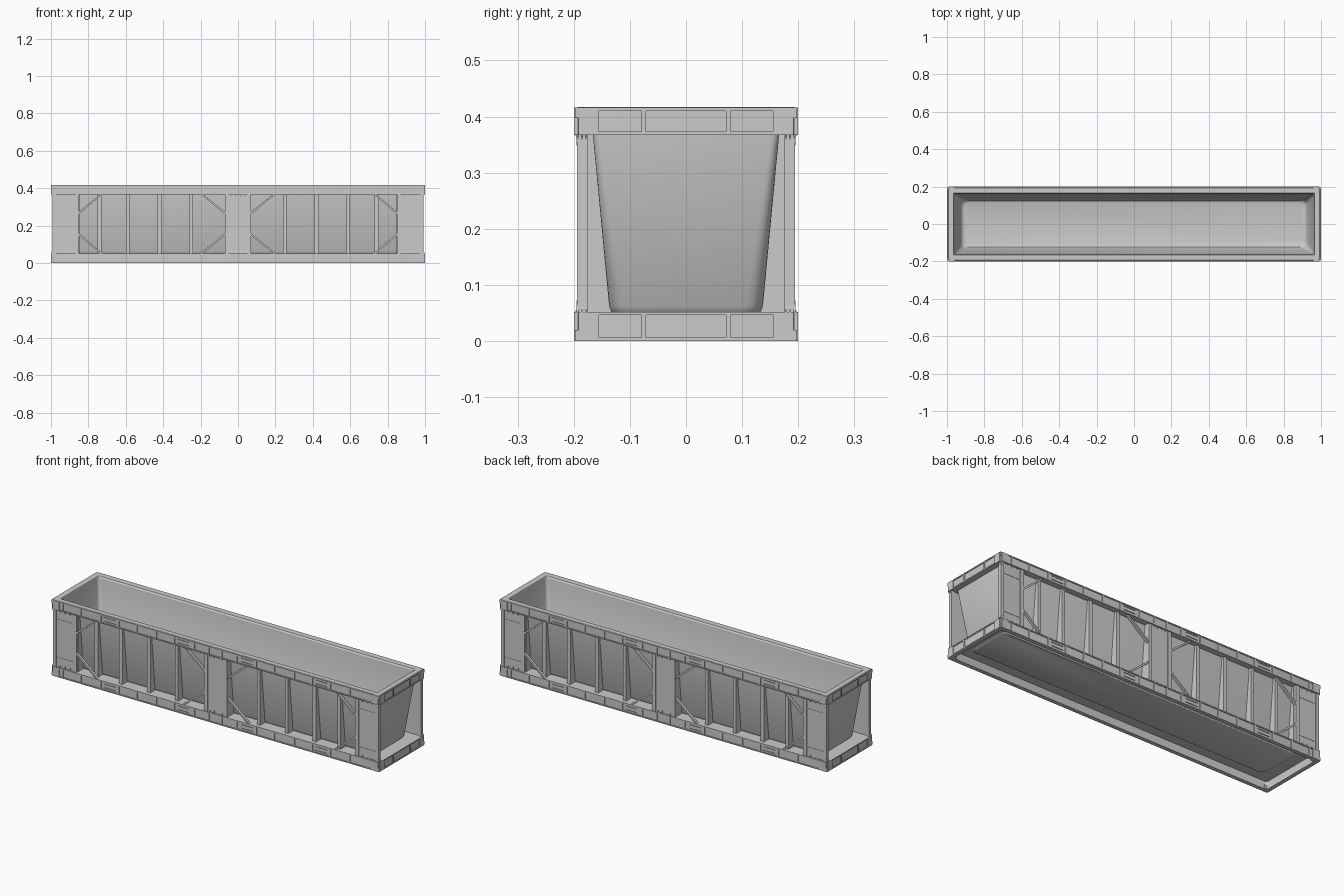
import bpy, bmesh, math
from mathutils import Vector

if "Cube" in bpy.data.objects:
    bpy.data.objects.remove(bpy.data.objects["Cube"])


def finish(name, bm, smooth=False):
    bmesh.ops.recalc_face_normals(bm, faces=bm.faces[:])
    me = bpy.data.meshes.new(name)
    bm.to_mesh(me)
    bm.free()
    ob = bpy.data.objects.new(name, me)
    bpy.context.collection.objects.link(ob)
    if smooth:
        bpy.context.view_layer.objects.active = ob
        ob.select_set(True)
        bpy.ops.object.shade_smooth_by_angle(angle=math.radians(35))
        ob.select_set(False)
    return ob


def rounded(bm, hx, hy, r, z, n=5):
    """Ring of vertices around a rounded rectangle."""
    out = []
    for q, (sx, sy) in enumerate([(1, 1), (-1, 1), (-1, -1), (1, -1)]):
        for i in range(n + 1):
            a = math.pi / 2 * (q + i / n)
            out.append(bm.verts.new((sx * (hx - r) + r * math.cos(a),
                                     sy * (hy - r) + r * math.sin(a), z)))
    return out


def loft(name, sections, cyclic=False):
    bm = bmesh.new()
    rings = [rounded(bm, *s) for s in sections]
    pairs = list(zip(rings, rings[1:]))
    if cyclic:
        pairs.append((rings[-1], rings[0]))
    else:
        bm.faces.new(rings[0])
        bm.faces.new(rings[-1])
    for a, b in pairs:
        for i in range(len(a)):
            j = (i + 1) % len(a)
            bm.faces.new((a[i], a[j], b[j], b[i]))
    return finish(name, bm, True)


def prism(bm, pts, vec):
    """Extrude a polygon along vec, mirrored over both x and y."""
    for sx in (1, -1):
        for sy in (1, -1):
            S = Vector((sx, sy, 1))
            a = [bm.verts.new(Vector(p) * S) for p in pts]
            b = [bm.verts.new((Vector(p) + Vector(vec)) * S) for p in pts]
            bm.faces.new(a)
            bm.faces.new(b)
            for i in range(len(a)):
                j = (i + 1) % len(a)
                bm.faces.new((a[i], a[j], b[j], b[i]))


def box(bm, x0, x1, y0, y1, z0, z1):
    prism(bm, [(x0, y0, z0), (x1, y0, z0), (x1, y1, z0), (x0, y1, z0)], (0, 0, z1 - z0))


# Tapered tub: outside wall up, inside wall down to the floor
loft("tub", [(.905, .118, .03, .036), (.922, .131, .03, .047), (.932, .137, .03, .062),
             (.97, .168, .012, .39), (.97, .168, .012, .41),
             (.963, .161, .012, .41), (.926, .130, .03, .075),
             (.918, .124, .03, .063), (.905, .114, .03, .058)])

# Top rim and base frame
loft("top_rim", [(.996, .196, .012, .368), (.996, .196, .012, .414), (.993, .193, .012, .417),
                 (.966, .166, .006, .417), (.963, .161, .006, .41), (.968, .166, .006, .368)], True)
loft("base_frame", [(.996, .196, .012, 0), (.996, .196, .012, .052), (.91, .125, .03, .052),
                    (.91, .125, .03, .042), (.978, .178, .012, .042), (.978, .178, .012, 0)], True)

# Raised edges, dividers and corner blocks on the rim and base
bm = bmesh.new()
for z0, z1, corner in ((.367, .417, (.397, .4165)), (.0, .053, (.0, .02))):
    for a, b in ((z0, z0 + .006), (z1 - .007, z1 - .001)):
        box(bm, 0, .992, .19, .2, a, b)
        box(bm, .99, 1.0, 0, .192, a, b)
    for x in (.04, .13, .25, .36, .48, .59, .70, .82, .93):
        box(bm, x - .004, x + .004, .19, .2, z0 + .004, z1 - .004)
    box(bm, .99, 1.0, .071, .079, z0 + .004, z1 - .004)
    box(bm, .99, 1.0, .155, .192, z0 + .004, z1 - .004)
    box(bm, .95, .992, .19, .2, z0 + .004, z1 - .004)
    box(bm, .96, .998, .172, .198, *corner)
    # handle slot frames
    for x in (.195, .645):
        for a in (.014, .034):
            box(bm, x - .035, x + .035, .19, .2, z0 + a, z0 + a + .003)
finish("rim_relief", bm)

# Flat panels at the corners and the middle of the long sides
bm = bmesh.new()
box(bm, .865, .978, .178, .189, .05, .37)
box(bm, 0, .055, .178, .189, .05, .37)
for z in (.1, .31):
    box(bm, .868, .976, .187, .1905, z, z + .004)
finish("side_panels", bm)

# Upright posts beside the panels and at the corners
bm = bmesh.new()
for x0, x1 in ((.05, .07), (.85, .87)):
    box(bm, x0, x1, .165, .194, .05, .37)
box(bm, .974, .992, .175, .194, .05, .37)
finish("posts", bm)

# Diagonal braces in the corners of each bay
bm = bmesh.new()
w = .013
for xa, xb in ((.065, .19), (.855, .735)):
    d = w if xb > xa else -w
    for za, zb, s in ((.27, .37, -1), (.15, .05, 1)):
        prism(bm, [(xa, .178, za), (xb, .178, zb), (xb + d, .178, zb), (xa, .178, za + s * w)],
              (0, .014, 0))
finish("diagonal_braces", bm)

# Tapered fins between the slanted tub wall and the frame
bm = bmesh.new()
for x in (.25, .42, .59, .74, .858, .06):
    prism(bm, [(x - .01, .133, .05), (x - .01, .178, .05), (x - .01, .178, .37), (x - .01, .164, .37)],
          (.02, 0, 0))
finish("tub_fins", bm)

# Small triangular gussets where the corner posts meet rim and base
bm = bmesh.new()
for y in (.177, .184, .192):
    for z, t in ((.368, .348), (.052, .072)):
        prism(bm, [(.985, y, z), (.998, y, z), (.985, y, t)], (0, .003, 0))
for x in (.89, .92, .95, .012, .035):
    for z, t in ((.368, .35), (.052, .07)):
        prism(bm, [(x, .186, z), (x, .198, z), (x, .186, t)], (.003, 0, 0))
finish("gussets", bm)
